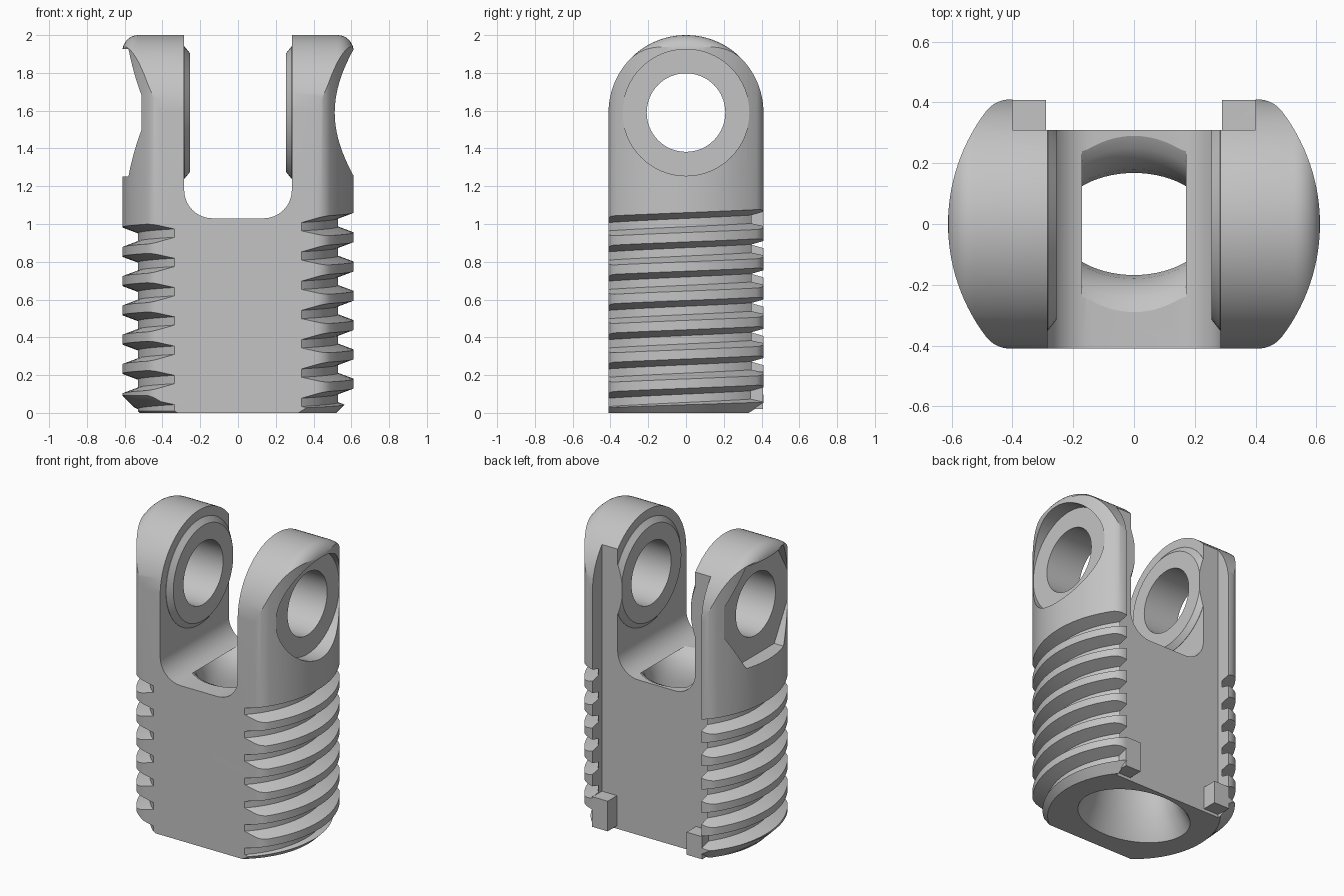
import bpy, bmesh
from math import sin, cos, pi, atan2, sqrt, radians

cube = bpy.data.objects.get("Cube")
if cube:
    bpy.data.objects.remove(cube)

R, HALF_Y, EYE_Z = 0.612, 0.41, 1.59
PITCH = 0.155

grey = bpy.data.materials.new("plain grey")
grey.use_nodes = True
tone = (0.55, 0.55, 0.55, 1)
grey.diffuse_color = tone
grey.node_tree.nodes["Principled BSDF"].inputs["Base Color"].default_value = tone


def loft(name, rings):
    """Closed solid through a list of equal-length point rings."""
    bm = bmesh.new()
    rows = [[bm.verts.new(p) for p in ring] for ring in rings]
    n = len(rows[0])
    for a, b in zip(rows, rows[1:]):
        for i in range(n):
            j = (i + 1) % n
            bm.faces.new((a[i], a[j], b[j], b[i]))
    bm.faces.new(rows[0])
    bm.faces.new(rows[-1])
    bmesh.ops.recalc_face_normals(bm, faces=bm.faces)
    mesh = bpy.data.meshes.new(name)
    bm.to_mesh(mesh)
    bm.free()
    mesh.materials.append(grey)
    ob = bpy.data.objects.new(name, mesh)
    bpy.context.collection.objects.link(ob)
    return ob


def arc(cx, cy, r, a0, a1, n):
    return [(cx + r * cos(a0 + (a1 - a0) * i / n),
             cy + r * sin(a0 + (a1 - a0) * i / n)) for i in range(n + 1)]


def ellipse_z(rx, ry, z, n=64):
    return [(rx * cos(2 * pi * i / n), ry * sin(2 * pi * i / n), z) for i in range(n)]


def circle_x(r, x, n=64, turn=0):
    return [(x, r * cos(2 * pi * i / n + turn), EYE_Z + r * sin(2 * pi * i / n + turn))
            for i in range(n)]


def box(name, x0, x1, y0, y1, z0, z1):
    return loft(name, [[(x0, y0, z), (x1, y0, z), (x1, y1, z), (x0, y1, z)] for z in (z0, z1)])


def combine(ob, tool, op):
    """Apply a boolean and discard the tool."""
    mod = ob.modifiers.new("cut", 'BOOLEAN')
    mod.operation, mod.solver, mod.object = op, 'EXACT', tool
    graph = bpy.context.evaluated_depsgraph_get()
    mesh = bpy.data.meshes.new_from_object(ob.evaluated_get(graph))
    ob.modifiers.clear()
    ob.data = mesh
    bpy.data.objects.remove(tool)


# Body: round bar with two flats and softened corners
f = 0.1
cy = HALF_Y - f
cx = sqrt((R - f) ** 2 - cy ** 2)
phi = atan2(cy, cx)
q = arc(0, 0, R, 0, phi, 14) + arc(cx, cy, f, phi, pi / 2, 8)[1:]
back = q[::-1][:-1]
outline = (q + [(-x, y) for x, y in q[::-1]][:-1]
           + [(-x, -y) for x, y in q] + [(x, -y) for x, y in back])
body = loft("clevis_body", [[(x, y, z) for x, y in outline] for z in (0, 2.1)])

# Rounded arm tops with soft outer edges
soft = 0.085


def arch(x, inset):
    r = HALF_Y - inset
    pts = arc(0, EYE_Z, r, 0, pi, 48)
    return [(x, a, b) for a, b in [(r, -0.2)] + pts + [(-r, -0.2)]]


edge = [(R - soft + soft * sin(t * pi / 16), soft * (1 - cos(t * pi / 16))) for t in range(9)]
sections = [arch(-x, d) for x, d in edge[::-1]] + [arch(x, d) for x, d in edge]
# keep the flats clear of the arch sides
sections = [[(x, y * 1.0005, z) for x, y, z in s] for s in sections]
combine(body, loft("arch", sections), 'INTERSECT')

# Chamfered foot
combine(body, loft("foot_cone", [ellipse_z(r, r, z, 96) for r, z in
                                 ((0.42, -0.1), (0.72, 0.2), (0.72, 2.2))]), 'INTERSECT')

# Slot between the arms
slot = ([(-0.285, 2.2)] + arc(-0.135, 1.18, 0.15, pi, 1.5 * pi, 10)
        + arc(0.135, 1.18, 0.15, 1.5 * pi, 2 * pi, 10) + [(0.285, 2.2)])
combine(body, loft("slot", [[(x, y, z) for x, z in slot] for y in (-0.6, 0.6)]), 'DIFFERENCE')

# Raised pads on the inner arm faces
for s in (-1, 1):
    pad = loft("pad", [circle_x(r, s * x) for r, x in
                       ((0.35, 0.35), (0.35, 0.283), (0.315, 0.255))])
    combine(body, pad, 'UNION')

# Helical thread groove
steps = 72
rings = []
for i in range(8 * steps + 1):
    t = pi / 2 - 2 * pi * 8 + 2 * pi * i / steps
    z = 1.0075 + PITCH * t / (2 * pi)
    rings.append([(r * cos(t), r * sin(t), z + h) for r, h in
                  ((0.53, -0.022), (0.64, -0.063), (0.64, 0.063), (0.53, 0.022))])
combine(body, loft("groove", rings), 'DIFFERENCE')

# Back channel with a lug at the foot of each side
combine(body, box("channel", -0.4, 0.4, 0.31, 0.6, -0.2, 2.2), 'DIFFERENCE')
for s, top in ((-1, 0.17), (1, 0.22)):
    x0, x1 = sorted((s * 0.29, s * 0.405))
    combine(body, box("lug", x0, x1, 0.28, 0.408, 0.02, top), 'UNION')

# Flared vertical bore
bore = [(0.385, 0.295, -0.02), (0.36, 0.27, 0.02), (0.31, 0.22, 0.12), (0.275, 0.188, 0.24),
        (0.257, 0.17, 0.4), (0.255, 0.168, 0.6), (0.255, 0.168, 0.84), (0.258, 0.18, 0.91),
        (0.265, 0.21, 0.97), (0.275, 0.25, 1.01), (0.285, 0.3, 1.035)]
combine(body, loft("bore", [ellipse_z(*b) for b in bore]), 'DIFFERENCE')

# Cross hole, round head pocket and six-sided nut pocket
combine(body, loft("pin_hole", [circle_x(0.208, x) for x in (-0.8, 0.8)]), 'DIFFERENCE')
combine(body, loft("head_pocket", [circle_x(0.335, x) for x in (0.51, 0.8)]), 'DIFFERENCE')
combine(body, loft("nut_pocket", [circle_x(0.39, x, 6) for x in (-0.8, -0.512)]), 'DIFFERENCE')

# Smooth curves, keep machined edges crisp
bpy.ops.object.select_all(action='DESELECT')
body.select_set(True)
bpy.context.view_layer.objects.active = body
bpy.ops.object.shade_smooth_by_angle(angle=radians(25))
